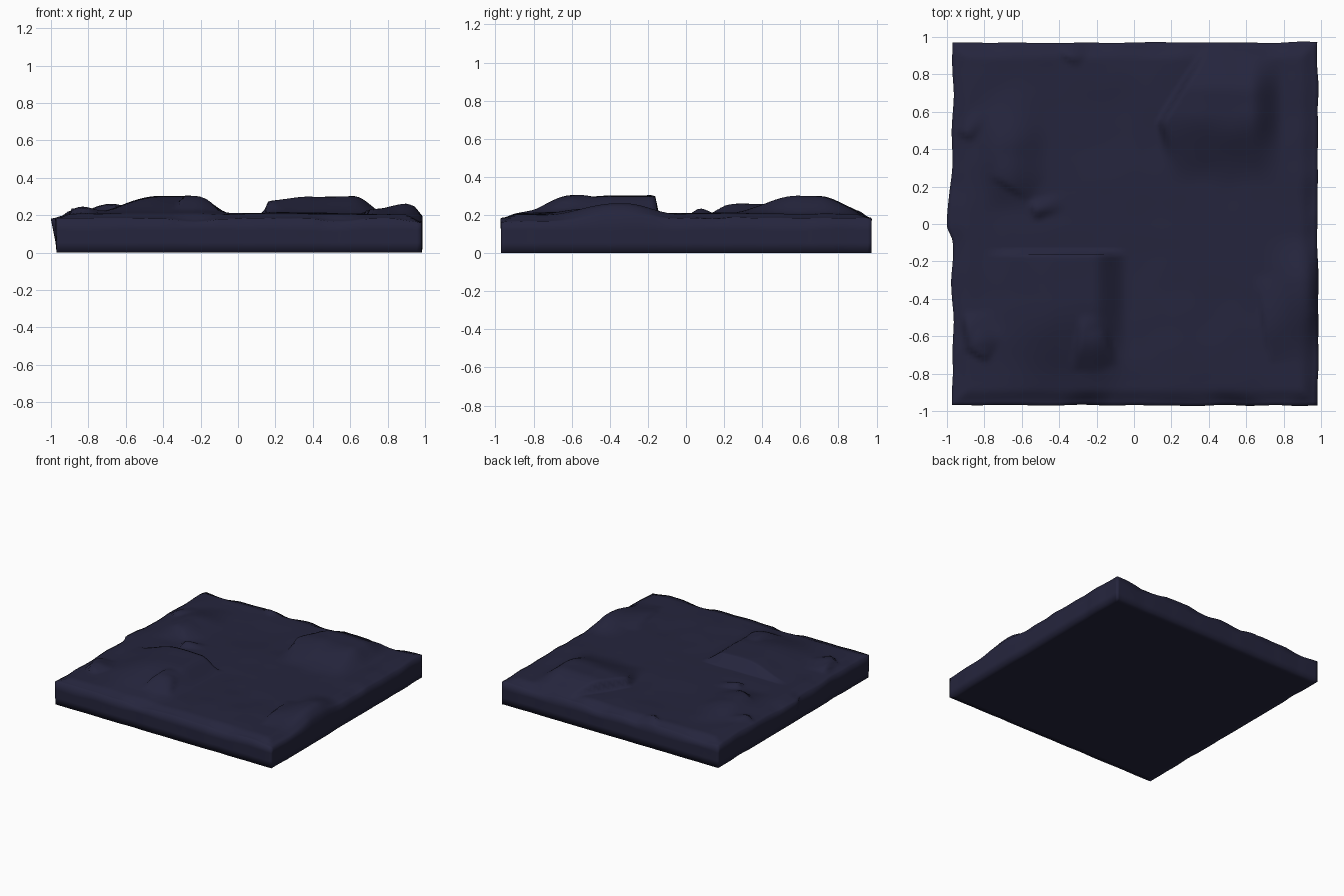
import bpy, bmesh, math
from mathutils import Vector, noise

if "Cube" in bpy.data.objects:
    bpy.data.objects.remove(bpy.data.objects["Cube"], do_unlink=True)

N = 96           # grid cells per side
HALF = 0.97      # half width of the slab


def ramp(v, a, b):
    t = min(1, max(0, (v - a) / (b - a)))
    return t * t * (3 - 2 * t)


def plateau(v, a, b, c, d):
    # Rises from a to b, level to c, falls to d
    return ramp(v, a, b) * (1 - ramp(v, c, d))


def wobble(x, y, scale, seed):
    return noise.noise(Vector((x * scale, y * scale, seed)))


# Broken ledges: start, end, step height (raised on the left of the path)
LEDGES = [
    ((0.72, -0.75), (0.65, -0.28), -0.025),
    ((-0.53, 0.02), (-0.56, 0.12), -0.03),
    ((-0.56, 0.12), (-0.78, 0.26), -0.02),
    ((-0.33, -0.78), (-0.28, -0.48), -0.03),
    ((-0.09, -0.75), (-0.16, -0.55), 0.02),
    ((-0.92, -0.48), (-0.89, -0.68), 0.03),
    ((-0.91, -0.66), (-0.78, -0.74), 0.03),
    ((-0.42, 0.93), (-0.30, 0.84), 0.02),
    ((-0.95, 0.50), (-0.86, 0.44), 0.02),
]


def ledge_height(x, y):
    total = 0
    p = Vector((x, y))
    for a, b, step in LEDGES:
        a, b = Vector(a), Vector(b)
        d = b - a
        t = (p - a).dot(d) / d.length_squared
        if 0 < t < 1:
            n = Vector((-d.y, d.x)).normalized()
            s = (p - a).dot(n) * (1 if step > 0 else -1)
            total += abs(step) * math.sin(math.pi * t) * ramp(s, -0.01, 0.015) * (1 - ramp(s, 0.02, 0.2))
    return total


def top_height(x, y):
    h = 0.207 + 0.010 * wobble(x, y, 2.2, 3.0) + 0.004 * wobble(x, y, 6, 8.0)
    # Front mound with a sheer rear side
    h += 0.097 * plateau(x, -0.82, -0.42, -0.22, -0.03) * plateau(y, -0.95, -0.40, -0.165, -0.14)
    # Rear mound with a sheer, slanting side
    edge = 0.13 + 0.62 * max(0, y - 0.55)
    soft = 0.03 + 0.5 * max(0, 0.52 - y)
    rear = ramp(x, edge, edge + soft) * (0.72 + 0.28 * ramp(x, 0.15, 0.40)) * (1 - ramp(x, 0.62, 0.80))
    h += 0.095 * rear * plateau(y, 0.2, 0.6, 0.7, 0.97)
    # Low swells on both flanks
    h += 0.055 * plateau(x, 0.68, 0.90, 0.92, 0.99) * plateau(y, -0.75, -0.36, -0.32, -0.05)
    h += 0.045 * plateau(x, -0.88, -0.70, -0.67, -0.45) * plateau(y, 0.05, 0.35, 0.4, 0.75)
    h += ledge_height(x, y)
    # Worn rim with a few scoops along it
    inset = HALF - max(abs(x), abs(y))
    scoop = 0.025 + 0.035 * max(0, wobble(x, y, 3.5, 5.0))
    return h - scoop * (1 - ramp(inset, 0, 0.09))


def outline(x, y):
    # Ragged perimeter, strongest at the very edge
    near = 1 - ramp(HALF - max(abs(x), abs(y)), 0, 0.12)
    dx = 0.014 * wobble(x, y, 5, 11.0) * near
    dy = 0.008 * wobble(x, y, 5, 15.0) * near
    if x < -0.8:
        dx -= 0.03 * near * plateau(y, -0.1, 0.0, 0.03, 0.35)
    return x + dx + 0.013 * ramp(x, 0.8, HALF), y + dy


# Rock slab: undulating top, then side rows and a flat underside
bm = bmesh.new()
bmesh.ops.create_grid(bm, x_segments=N, y_segments=N, size=HALF)
for v in bm.verts:
    x, y = v.co.x, v.co.y
    h = top_height(x, y)
    v.co.x, v.co.y = outline(x, y)
    v.co.z = h


def extend_rim(edges, move):
    out = bmesh.ops.extrude_edge_only(bm, edges=edges)["geom"]
    for v in (g for g in out if isinstance(g, bmesh.types.BMVert)):
        v.co = move(v.co)
    return [g for g in out if isinstance(g, bmesh.types.BMEdge) and g.is_boundary]


def straighten(c, z, amount):
    # Draw ragged rim points towards the clean slab edge lower down
    x, y = c.x, c.y
    tx = max(-HALF, min(0.985, x)) if abs(x) > abs(y) else x
    ty = max(-HALF, min(HALF, y)) if abs(y) >= abs(x) else y
    return Vector((x + (tx - x) * amount, y + (ty - y) * amount, z))


rim = [e for e in bm.edges if e.is_boundary]
rim = extend_rim(rim, lambda c: straighten(c, 0.12 + 0.02 * wobble(c.x, c.y, 3, 2.0), 0.4))
rim = extend_rim(rim, lambda c: straighten(c, 0.055, 0.7))
rim = extend_rim(rim, lambda c: straighten(c, 0.0, 1.0))
rim = extend_rim(rim, lambda c: Vector((c.x * 0.95, c.y * 0.95, 0)))
bmesh.ops.holes_fill(bm, edges=rim, sides=0)
bmesh.ops.recalc_face_normals(bm, faces=bm.faces)

mesh = bpy.data.meshes.new("rock_slab")
bm.to_mesh(mesh)
bm.free()
slab = bpy.data.objects.new("rock_slab", mesh)
bpy.context.collection.objects.link(slab)
for poly in mesh.polygons:
    poly.use_smooth = True

# Dark blue stone
stone = bpy.data.materials.new("dark_blue_stone")
stone.use_nodes = True
colour = (0.0185, 0.0185, 0.047, 1)
stone.diffuse_color = colour
stone.node_tree.nodes["Principled BSDF"].inputs["Base Color"].default_value = colour
mesh.materials.append(stone)
